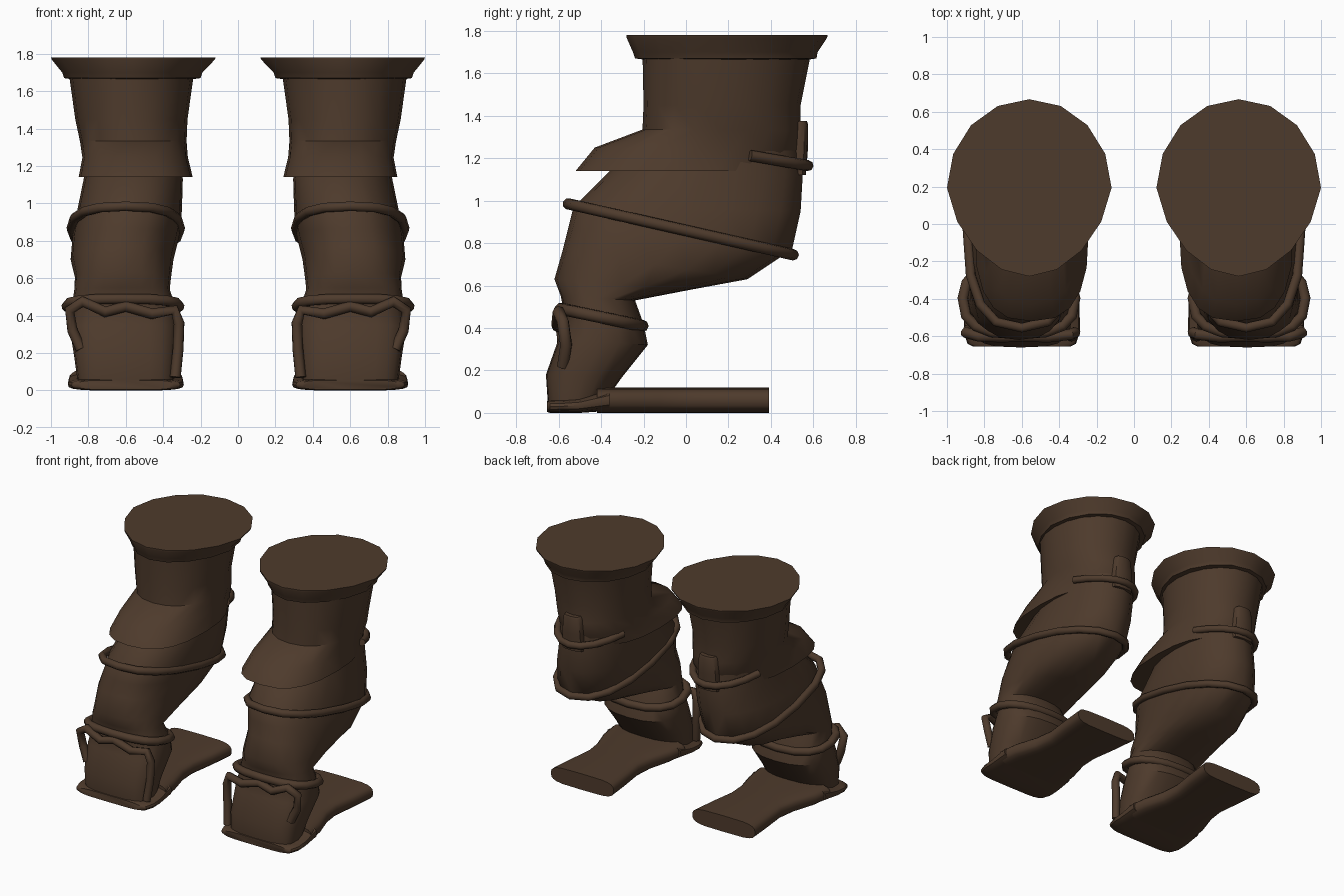
import bpy, bmesh, math
from mathutils import Vector

if "Cube" in bpy.data.objects:
    bpy.data.objects.remove(bpy.data.objects["Cube"])

leather = bpy.data.materials.new("dark_brown_leather")
leather.diffuse_color = (0.076, 0.043, 0.025, 1)
leather.use_nodes = True
leather.node_tree.nodes["Principled BSDF"].inputs["Base Color"].default_value = leather.diffuse_color


def finish(ob, angle=40):
    """Colour, mirror to the other boot and shade a part."""
    ob.data.materials.clear()
    ob.data.materials.append(leather)
    m = ob.modifiers.new("other_boot", 'MIRROR')
    m.use_mirror_merge = False
    bpy.ops.object.select_all(action='DESELECT')
    ob.select_set(True)
    bpy.context.view_layer.objects.active = ob
    bpy.ops.object.shade_smooth_by_angle(angle=math.radians(angle))
    return ob


def power(v, p):
    return math.copysign(abs(v) ** p, v)


def ring(cx, hx, yf, zf, yb, zb, n=20, p=1.0, pinch=0.0):
    """Tilted oval from a front point to a back point; p squares the front half."""
    pts = []
    for i in range(n):
        t = 2 * math.pi * i / n + math.pi / 2
        c, s = math.cos(t), math.sin(t)
        q = p if s < 0 else (1 + p) / 2
        c, s = power(c, q), power(s, q)
        u = (s + 1) / 2
        pts.append(Vector((cx + hx * c * (1 - pinch * max(0, -s)),
                           yf + (yb - yf) * u, zf + (zb - zf) * u)))
    return pts


def loft(name, rings, angle=40):
    """Skin between rings of equal point count, closed at both ends."""
    bm = bmesh.new()
    vs = [[bm.verts.new(p) for p in r] for r in rings]
    n = len(vs[0])
    for a, b in zip(vs, vs[1:]):
        for i in range(n):
            bm.faces.new((a[i], a[(i + 1) % n], b[(i + 1) % n], b[i]))
    bm.faces.new(vs[0])
    bm.faces.new(vs[-1])
    bmesh.ops.recalc_face_normals(bm, faces=bm.faces)
    me = bpy.data.meshes.new(name)
    bm.to_mesh(me)
    bm.free()
    ob = bpy.data.objects.new(name, me)
    bpy.context.collection.objects.link(ob)
    return finish(ob, angle)


def strap(name, pts, radius, closed=False):
    """Round cord along a path."""
    cu = bpy.data.curves.new(name, 'CURVE')
    cu.dimensions = '3D'
    cu.bevel_depth = radius
    cu.bevel_resolution = 2
    cu.use_fill_caps = not closed
    sp = cu.splines.new('POLY')
    sp.points.add(len(pts) - 1)
    for q, p in zip(sp.points, pts):
        q.co = (*p, 1)
    sp.use_cyclic_u = closed
    ob = bpy.data.objects.new(name, cu)
    bpy.context.collection.objects.link(ob)
    bpy.ops.object.select_all(action='DESELECT')
    ob.select_set(True)
    bpy.context.view_layer.objects.active = ob
    bpy.ops.object.convert(target='MESH')
    ob = bpy.context.object
    ob.name = name
    return finish(ob, 60)


# Upper shaft flaring into a skirt over the knee
shaft = [
    (.57, .335, -.205, 1.70, .59, 1.70, 1),
    (.57, .30, -.20, 1.45, .54, 1.45, .95),
    (.56, .285, -.205, 1.335, .54, 1.33, .9),
    (.55, .282, -.43, 1.25, .54, 1.24, .8),
    (.547, .305, -.52, 1.14, .46, 1.14, .75),
]
loft("shaft_and_skirt", [ring(*r[:6], p=r[6]) for r in shaft], 45)

# Bent lower leg: centre x, half width, front y/z, back y/z, front squareness
leg = [
    (.56, .25, -.18, 1.28, .53, 1.30, 1),
    (.56, .265, -.36, 1.14, .55, 1.12, .9),
    (.58, .28, -.53, .97, .54, .95, .8),
    (.60, .285, -.555, .87, .50, .77, .8),
    (.62, .275, -.58, .77, .29, .63, .8),
    (.615, .257, -.62, .63, .02, .58, .8),
    (.62, .255, -.59, .55, -.24, .53, .8),
    (.61, .28, -.57, .45, -.20, .42, .75),
    (.61, .29, -.60, .35, -.18, .32, .65),
    (.605, .27, -.66, .18, -.30, .17, .6),
    (.60, .255, -.65, .03, -.40, .03, .6),
]
loft("lower_leg", [ring(*r[:6], p=r[6]) for r in leg])

# Flared cuff with a stepped lower band
cuff = [(.565, .33, -.20, .58, 1.665), (.565, .365, -.24, .615, 1.67),
        (.565, .375, -.25, .62, 1.70), (.56, .435, -.28, .665, 1.768),
        (.56, .44, -.28, .667, 1.78)]
loft("cuff", [ring(cx, hx, f, z, b, z, 16, pinch=.14) for cx, hx, f, b, z in cuff], 35)

# Cords around the calf and ankle
strap("calf_strap", ring(.60, .29, -.555, .985, .505, .745, 16, .78), .027, True)
strap("ankle_strap", ring(.615, .30, -.59, .49, -.205, .41, 16, .75), .029, True)

# Short cord and pull tab hugging the back
arc = []
for i in range(9):
    t = math.radians(24 + 132 * i / 8)
    arc.append(Vector((.56 + .275 * math.cos(t), .115 + .46 * math.sin(t),
                       1.245 - .08 * math.sin(t))))
strap("back_strap", arc, .026)
tab = [(.085, .48, .565, 1.12), (.08, .48, .575, 1.25), (.07, .48, .575, 1.36),
       (.06, .49, .57, 1.375)]
loft("pull_tab", [ring(.56, hw, f, z, b, z, 12, .4) for hw, f, b, z in tab])

# Looped cord over the front of the foot
loop = [(.84, -.58, .22), (.885, -.565, .32), (.90, -.58, .43), (.83, -.60, .475),
        (.71, -.605, .42), (.60, -.60, .45), (.46, -.605, .41), (.34, -.59, .43),
        (.315, -.58, .36), (.32, -.58, .22), (.335, -.60, .07)]
strap("foot_loop", loop, .029)


# Soles: rounded slabs running back from the toe, waisted in the middle
def slab(cx, hw, y, z0, z1, n=20):
    pts = []
    for i in range(n):
        t = 2 * math.pi * i / n
        pts.append(Vector((cx + hw * power(math.cos(t), .4), y,
                           (z0 + z1) / 2 + (z1 - z0) / 2 * power(math.sin(t), .7))))
    return pts


toe = [(.60, .26, -.655, .004, .055), (.60, .29, -.64, 0, .06), (.60, .31, -.58, 0, .062),
       (.60, .31, -.50, 0, .07), (.60, .305, -.36, .01, .11)]
loft("toe_sole", [slab(*s) for s in toe])
sole = [(.60, .30, -.42, 0, .12), (.60, .28, -.28, 0, .12), (.595, .23, -.12, 0, .12),
        (.59, .215, .02, 0, .12), (.587, .24, .20, 0, .12), (.585, .26, .39, 0, .12)]
loft("rear_sole", [slab(*s) for s in sole])
